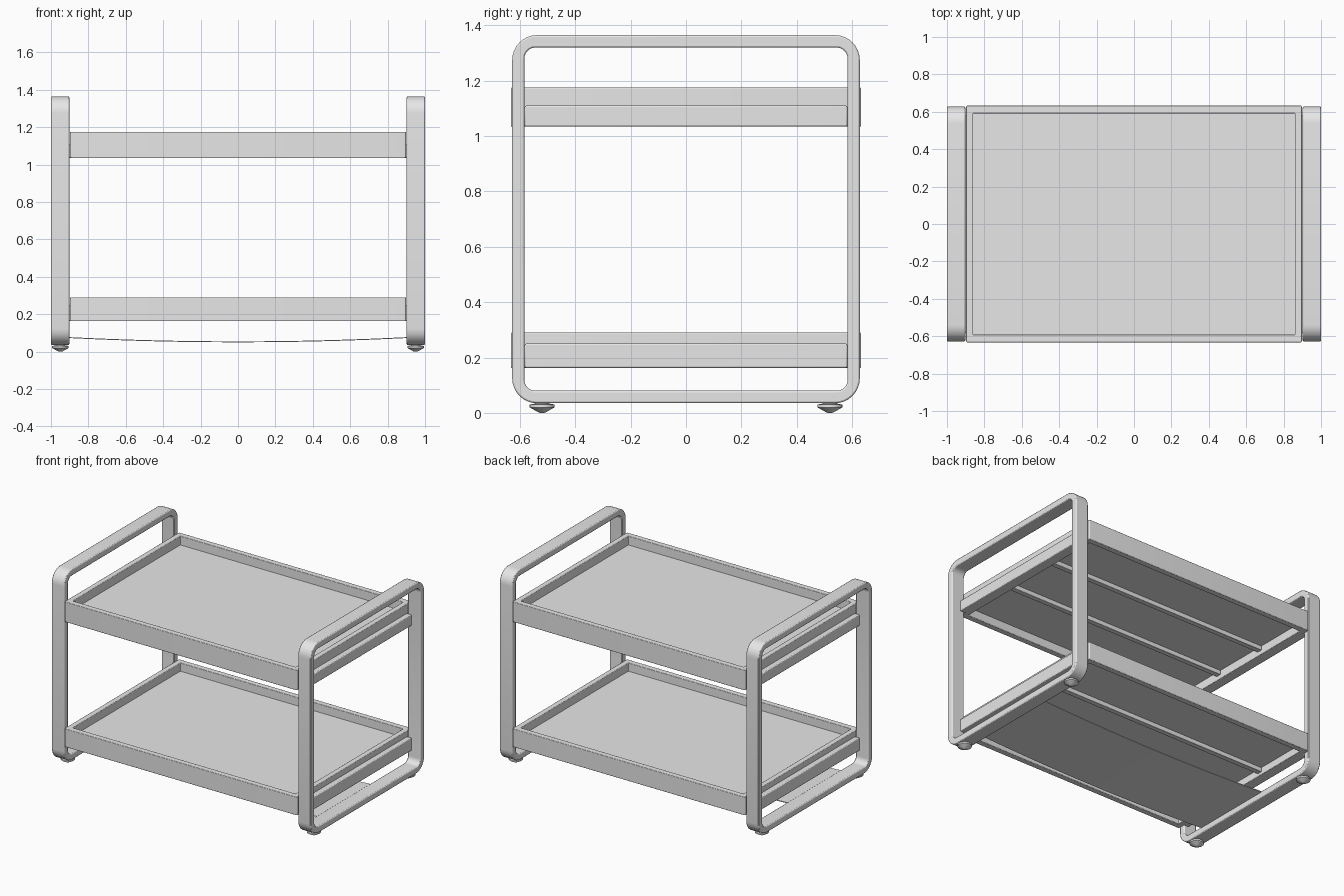
import bpy, bmesh, math
from mathutils import Matrix, Vector

if "Cube" in bpy.data.objects:
    bpy.data.objects.remove(bpy.data.objects["Cube"], do_unlink=True)

grey = bpy.data.materials.new("plain_grey")
grey.use_nodes = True
GREY = (0.8, 0.8, 0.8, 1)
grey.diffuse_color = GREY
grey.node_tree.nodes["Principled BSDF"].inputs["Base Color"].default_value = GREY


def finish(name, bm, bevel=0.0, smooth=True):
    bmesh.ops.recalc_face_normals(bm, faces=bm.faces[:])
    mesh = bpy.data.meshes.new(name)
    bm.to_mesh(mesh)
    bm.free()
    mesh.materials.append(grey)
    obj = bpy.data.objects.new(name, mesh)
    bpy.context.collection.objects.link(obj)
    if bevel:
        mod = obj.modifiers.new("soft_edges", "BEVEL")
        mod.width, mod.segments, mod.limit_method = bevel, 2, "ANGLE"
    if smooth:
        bpy.ops.object.select_all(action="DESELECT")
        obj.select_set(True)
        bpy.context.view_layer.objects.active = obj
        bpy.ops.object.shade_smooth_by_angle(angle=math.radians(35))
    return obj


def box(name, x, y, z, bevel=0.0):
    bm = bmesh.new()
    lo, hi = Vector((x[0], y[0], z[0])), Vector((x[1], y[1], z[1]))
    bmesh.ops.create_cube(bm, size=1, matrix=Matrix.Translation((lo + hi) / 2)
                          @ Matrix.Diagonal((*(hi - lo), 1)))
    return finish(name, bm, bevel)


def rounded_rect(half_w, half_h, radius, steps=8):
    points = []
    for i, (sx, sy) in enumerate([(1, 1), (-1, 1), (-1, -1), (1, -1)]):
        for k in range(steps + 1):
            a = math.pi / 2 * (i + k / steps)
            points.append((sx * (half_w - radius) + radius * math.cos(a),
                           sy * (half_h - radius) + radius * math.sin(a)))
    return points


def ring(name, outer, inner, depth, place, bevel):
    """Hollow rounded rectangle, extruded and then placed by a function."""
    bm = bmesh.new()
    a, b = rounded_rect(*outer), rounded_rect(*inner)
    loops = [[bm.verts.new(place(u, v, d)) for u, v in pts]
             for pts, d in ((a, -depth), (a, depth), (b, depth), (b, -depth))]
    n = len(a)
    for i in range(4):
        p, q = loops[i], loops[(i + 1) % 4]
        for k in range(n):
            bm.faces.new((p[k], p[(k + 1) % n], q[(k + 1) % n], q[k]))
    return finish(name, bm, bevel)


def foot(name, x, y):
    # Shallow turned foot, tapering to a blunt tip
    bm = bmesh.new()
    profile = [(0.022, 0.045), (0.025, 0.034), (0.045, 0.03), (0.045, 0.02),
               (0.015, 0.003), (0.008, 0)]
    n, rows = 24, []
    for r, z in profile:
        rows.append([bm.verts.new((x + r * math.cos(math.tau * k / n),
                                   y + r * math.sin(math.tau * k / n), z)) for k in range(n)])
    for p, q in zip(rows, rows[1:]):
        for k in range(n):
            bm.faces.new((p[k], p[(k + 1) % n], q[(k + 1) % n], q[k]))
    bm.faces.new(rows[0])
    bm.faces.new(rows[-1])
    finish(name, bm)


# Side frames with their feet
for side, s in (("left", 1), ("right", -1)):
    ring(side + "_frame", (0.628, 0.665, 0.09), (0.584, 0.62, 0.04), 0.049,
         lambda u, v, d: (s * 0.951 + d, u, v + 0.7), 0.006)
    for end, y in (("front", -0.52), ("back", 0.52)):
        foot(f"{side}_{end}_foot", s * 0.95, y)

# Trays: rim, recessed floor, end rails and underside ribs
for level, bottom, top, floor, rail in (("upper", 1.035, 1.175, 1.113, 1.11),
                                        ("lower", 0.163, 0.29, 0.232, 0.25)):
    mid = (bottom + top) / 2
    ring(level + "_tray_rim", (0.898, 0.633, 0.008), (0.86, 0.592, 0.003),
         (top - bottom) / 2, lambda u, v, d: (u, v, mid + d), 0.003)
    box(level + "_tray_floor", (-0.87, 0.87), (-0.6, 0.6), (floor - 0.02, floor))
    for s in (-1, 1):
        box(level + "_end_rail", sorted((s * 0.89, s * 0.935)), (-0.583, 0.583),
            (bottom, rail), 0.005)
        box(level + "_tray_rib", (-0.862, 0.862), (s * 0.2 - 0.018, s * 0.2 + 0.018),
            (floor - 0.05, floor - 0.015), 0.003)

# Thin sagging sheet between the bottom bars
bm = bmesh.new()
rows = []
for k in range(17):
    x = -0.91 + 1.82 * k / 16
    z = 0.05 + 0.023 * (x / 0.91) ** 2
    rows.append([bm.verts.new((x, y, z + t)) for y, t in
                 ((-0.42, 0), (0.17, 0), (0.17, 0.005), (-0.42, 0.005))])
for p, q in zip(rows, rows[1:]):
    for k in range(4):
        bm.faces.new((p[k], p[(k + 1) % 4], q[(k + 1) % 4], q[k]))
bm.faces.new(rows[0])
bm.faces.new(rows[-1])
finish("bottom_sheet", bm)
